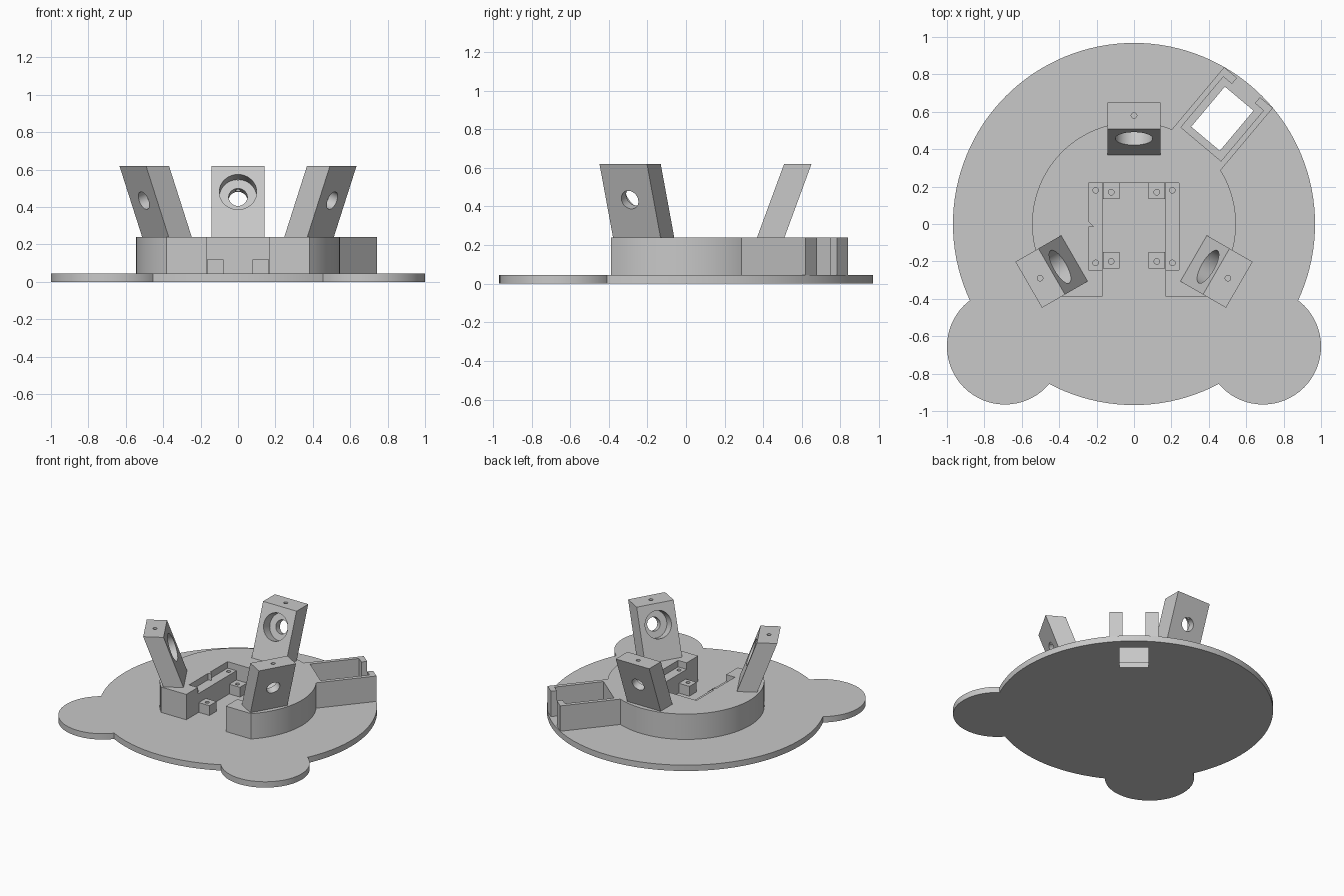
import bpy, bmesh
from math import radians, pi, cos, sin, asin
from mathutils import Matrix, Vector

old = bpy.data.objects.get("Cube")
if old:
    bpy.data.objects.remove(old, do_unlink=True)

grey = bpy.data.materials.new("light grey")
grey.use_nodes = True
colour = (0.58, 0.58, 0.58, 1)
grey.diffuse_color = colour
grey.node_tree.nodes["Principled BSDF"].inputs["Base Color"].default_value = colour

BASE, TOP = 0.045, 0.24


def prism(name, points, low, high, matrix=Matrix()):
    """Extrude a flat outline from low to high along its local z."""
    bm = bmesh.new()
    face = bm.faces.new([bm.verts.new((x, y, low)) for x, y in points])
    out = bmesh.ops.extrude_face_region(bm, geom=[face])
    verts = [v for v in out["geom"] if isinstance(v, bmesh.types.BMVert)]
    bmesh.ops.translate(bm, verts=verts, vec=(0, 0, high - low))
    bmesh.ops.transform(bm, matrix=matrix, verts=bm.verts)
    bmesh.ops.recalc_face_normals(bm, faces=bm.faces)
    mesh = bpy.data.meshes.new(name)
    bm.to_mesh(mesh)
    bm.free()
    mesh.materials.append(grey)
    ob = bpy.data.objects.new(name, mesh)
    bpy.context.collection.objects.link(ob)
    return ob


def rect(x0, x1, y0, y1):
    return [(x0, y0), (x1, y0), (x1, y1), (x0, y1)]


def circle(r, n=32, cx=0, cy=0):
    return [(cx + r * cos(2 * pi * i / n), cy + r * sin(2 * pi * i / n)) for i in range(n)]


def combine(ob, tool, operation="DIFFERENCE"):
    """Apply a boolean and discard the tool."""
    mod = ob.modifiers.new("boolean", "BOOLEAN")
    mod.operation, mod.solver, mod.object = operation, "EXACT", tool
    bpy.context.view_layer.objects.active = ob
    bpy.ops.object.modifier_apply(modifier=mod.name)
    bpy.data.objects.remove(tool, do_unlink=True)


def smooth(ob):
    bpy.ops.object.select_all(action="DESELECT")
    ob.select_set(True)
    bpy.context.view_layer.objects.active = ob
    bpy.ops.object.shade_smooth_by_angle(angle=radians(30))


# Base plate with two round lobes and a window under the tray
tray = Matrix.Rotation(radians(50), 4, "Z")
base = prism("base_plate", circle(0.968, 128), 0, BASE)
for side in (-1, 1):
    combine(base, prism("lobe", circle(0.31, 64, side * 0.69, -0.655), 0, BASE), "UNION")
combine(base, prism("window", rect(0.595, 0.875, -0.1, 0.1), -0.1, 0.2, tray))
smooth(base)

# Raised round body with a flat front, joined to the tray
FLAT, R = -0.388, 0.545
start = asin(FLAT / R)
sweep = pi - 2 * start
arc = [(R * cos(start + sweep * i / 96), R * sin(start + sweep * i / 96)) for i in range(97)]
body = prism("round_body", arc, BASE, TOP)
combine(body, prism("tray_block", rect(0.4, 0.952, -0.17, 0.17), BASE, TOP, tray), "UNION")

# Tray pocket and its narrower mouth
combine(body, prism("tray_pocket", rect(0.557, 0.91, -0.14, 0.14), 0, 0.4, tray))
combine(body, prism("tray_mouth", rect(0.88, 1.1, -0.08, 0.08), 0, 0.4, tray))

# Central bay open to the front, with shallow ledges on both sides
combine(body, prism("bay", rect(-0.168, 0.168, -0.6, 0.22), 0, 0.4))
ledge = [(0.24, 0.22), (-0.243, 0.22), (-0.243, 0.015), (-0.215, -0.015),
         (-0.243, -0.015), (-0.243, -0.247), (0.24, -0.247)]
combine(body, prism("ledge_cut", ledge, 0.19, 0.4))
for x in (-0.205, 0.205):
    for y in (-0.208, 0.18):
        combine(body, prism("ledge_hole", circle(0.015, 20, x, y), 0.1, 0.3))
smooth(body)

# Screw posts in the corners of the bay
for x, side in ((-0.122, "right"), (0.122, "left")):
    for y, end in ((-0.195, "front"), (0.175, "back")):
        post = prism(f"{end}_{side}_post", rect(x - 0.045, x + 0.045, y - 0.042, y + 0.044), BASE, 0.12)
        combine(post, prism("post_hole", circle(0.015, 20, x, y - 0.005), 0.06, 0.2))
        smooth(post)

# Three leaning towers with stepped bores and a set screw hole on top
sideways = Matrix(((0, 0, 1, 0), (1, 0, 0, 0), (0, 1, 0, 0), (0, 0, 0, 1)))
lean = [(0.368, TOP), (0.51, TOP), (0.65, 0.62), (0.508, 0.62)]
axis = Vector((0, cos(radians(20.2)), -sin(radians(20.2))))
bore = Matrix.Translation((0, 0.457, 0.48)) @ axis.to_track_quat("Z", "Y").to_matrix().to_4x4()
for angle, place in ((0, "back"), (120, "right"), (240, "left")):
    turn = Matrix.Rotation(radians(angle), 4, "Z")
    tower = prism(f"{place}_tower", lean, -0.142, 0.142, turn @ sideways)
    combine(tower, prism("wide_bore", circle(0.1, 48), -0.15, 0.08, turn @ bore))
    combine(tower, prism("narrow_bore", circle(0.05), 0.02, 0.3, turn @ bore))
    combine(tower, prism("screw_hole", circle(0.015, 20, 0, 0.58), 0.46, 0.7, turn))
    smooth(tower)
